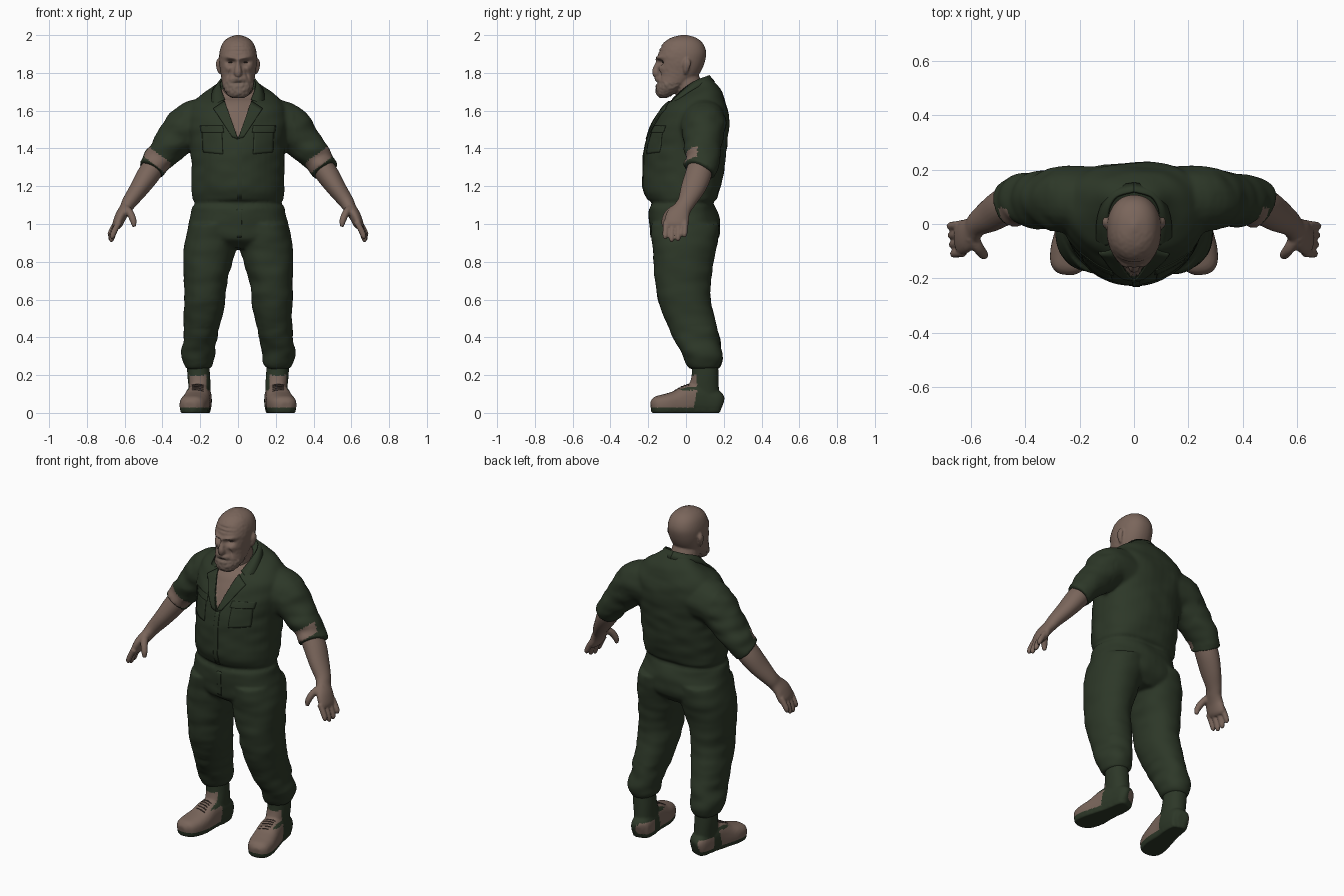
import bpy, bmesh, math
from mathutils import Vector, noise
from mathutils.bvhtree import BVHTree

if "Cube" in bpy.data.objects:
    bpy.data.objects.remove(bpy.data.objects["Cube"], do_unlink=True)

def material(name, color):
    mat = bpy.data.materials.new(name)
    mat.use_nodes = True
    mat.diffuse_color = (*color, 1)
    mat.node_tree.nodes["Principled BSDF"].inputs["Base Color"].default_value = (*color, 1)
    return mat

skin = material("weathered skin", (.195, .132, .105))
beard = material("grizzled beard", (.175, .125, .10))
green = material("dark green cloth", (.026, .039, .021))
tan = material("tan leather", (.19, .13, .103))
dark = material("dark brown", (.06, .042, .035))

# Shape helpers: each part is (vertices, faces)
def spline(rows, steps=6):
    out = []
    for i in range(len(rows) - 1):
        near = [rows[max(0, min(len(rows) - 1, i + k))] for k in (-1, 0, 1, 2)]
        for t in (s / steps for s in range(steps)):
            out.append([b + t * (c - a) / 2 + t * t * (a - 2.5 * b + 2 * c - d / 2)
                        + t ** 3 * (1.5 * (b - c) + (d - a) / 2) for a, b, c, d in zip(*near)])
    return out + [list(rows[-1])]

def bridge(rings):
    n, last = len(rings[0]), (len(rings) - 1) * len(rings[0])
    faces = [(i + j, i + (j + 1) % n, i + n + (j + 1) % n, i + n + j)
             for i in range(0, last, n) for j in range(n)]
    caps = [tuple(reversed(range(n))), tuple(range(last, last + n))]
    return [v for ring in rings for v in ring], faces + caps

def oval(front, back, count):
    for k in range(count):
        c, s = math.cos(math.tau * k / count), math.sin(math.tau * k / count)
        power = 2 / (front if s < 0 else back)
        yield math.copysign(abs(c) ** power, c), math.copysign(abs(s) ** power, s)

def stack(rows, front=2.2, back=2.2):
    """Level rings: height, centre x, half width, front y, back y, tilt."""
    rings = []
    for z, x, w, near, far, tilt in spline([(*r, 0)[:6] for r in rows]):
        mid, depth = (near + far) / 2, (far - near) / 2
        rings.append([Vector((x + w * c, mid + depth * s, z + tilt * depth * s))
                      for c, s in oval(front, back, 40)])
    return bridge(rings)

def tube(rows, ref=(0, 1, 0), power=2, count=24):
    """Rings across a path: x, y, z, radius along ref, other radius."""
    pts, rings = spline(rows), []
    for i, (x, y, z, ra, rb) in enumerate(pts):
        t = (Vector(pts[min(i + 1, len(pts) - 1)][:3]) - Vector(pts[max(i - 1, 0)][:3])).normalized()
        a = (Vector(ref) - t * t.dot(Vector(ref))).normalized()
        b = t.cross(a)
        rings.append([Vector((x, y, z)) + a * ra * c + b * rb * s for c, s in oval(power, power, count)])
    return bridge(rings)

def mirrored(*parts):
    return [*parts, *(([Vector((-v.x, v.y, v.z)) for v in vs], [f[::-1] for f in fs]) for vs, fs in parts)]

def finish(mesh, mats):
    mesh.materials.clear()
    for m in mats:
        mesh.materials.append(m)
    mesh.polygons.foreach_set("use_smooth", [True] * len(mesh.polygons))

def build(name, parts, *mats, thick=0):
    verts, faces = [], []
    for vs, fs in parts:
        faces += [tuple(i + len(verts) for i in f) for f in fs]
        verts += vs
    mesh = bpy.data.meshes.new(name)
    mesh.from_pydata(verts, [], faces)
    finish(mesh, mats)
    obj = bpy.data.objects.new(name, mesh)
    bpy.context.collection.objects.link(obj)
    if thick:
        cloth = obj.modifiers.new("cloth", "SOLIDIFY")
        cloth.thickness, cloth.offset = thick, 0
    return obj

def fuse(name, parts, voxel, rounds, *mats):
    """Blend overlapping parts into one organic surface."""
    obj = build(name, parts)
    remesh = obj.modifiers.new("blend", "REMESH")
    remesh.mode, remesh.voxel_size = "VOXEL", voxel
    soft = obj.modifiers.new("soften", "SMOOTH")
    soft.factor, soft.iterations = .5, rounds
    graph = bpy.context.evaluated_depsgraph_get()
    mesh = bpy.data.meshes.new_from_object(obj.evaluated_get(graph))
    obj.modifiers.clear()
    obj.data = mesh
    finish(mesh, mats)
    return obj

def sculpt(obj, offset):
    for v, move in [(v, offset(v.co, v.normal)) for v in obj.data.vertices]:
        v.co += move
    obj.data.update()

def paint(obj, rule):
    for p in obj.data.polygons:
        p.material_index = int(rule(p.center, p.normal))

def surface(obj):
    return BVHTree.FromPolygons([v.co for v in obj.data.vertices], [p.vertices[:] for p in obj.data.polygons])

def bell(d, width):
    return math.exp(-(d / width) ** 2)

# Coverall: torso, hips, legs and rolled sleeves
torso = stack([(1.08, 0, .235, -.18, .15), (1.13, 0, .24, -.205, .165), (1.2, 0, .247, -.227, .182),
               (1.33, 0, .247, -.227, .207), (1.45, 0, .257, -.207, .222), (1.54, 0, .268, -.172, .228),
               (1.62, 0, .255, -.125, .22), (1.675, 0, .2, -.09, .19, .15),
               (1.71, 0, .14, -.06, .15, .4), (1.735, 0, .1, -.04, .12, .55)], 1.85, 2.6)
hips = stack([(.87, 0, .2, -.12, .12), (.92, 0, .27, -.182, .17), (1, 0, .266, -.192, .18),
              (1.07, 0, .247, -.194, .165), (1.13, 0, .235, -.185, .15)])
leg = stack([(.235, .213, .062, .02, .17), (.26, .21, .077, 0, .187), (.31, .21, .088, -.02, .193),
             (.4, .197, .088, -.07, .175), (.5, .187, .1, -.112, .153), (.6, .178, .109, -.148, .132),
             (.7, .174, .115, -.163, .132), (.8, .159, .133, -.17, .143), (.9, .147, .14, -.18, .168),
             (1, .13, .132, -.185, .175)])
sleeve = tube([(.12, .09, 1.53, .12, .13), (.24, .09, 1.525, .122, .125), (.32, .092, 1.46, .108, .107),
               (.38, .09, 1.39, .098, .09), (.43, .09, 1.335, .09, .078), (.455, .07, 1.295, .085, .07)])
cuff = tube([(.437, .085, 1.32, .092, .078), (.462, .068, 1.285, .09, .075)])
coverall = fuse("coverall", [torso, hips, *mirrored(leg, sleeve, cuff)], .01, 4, green, skin)

def folds(co, normal):
    bunched = co.z < .45 or abs(co.x) > .3
    ripple = noise.noise(Vector((co.x * 9, co.y * 9, co.z * 18)))
    broad = noise.noise(Vector((co.x * 5 + 7, co.y * 5, co.z * 6)))
    return normal * (ripple * (.009 if bunched else .005) + broad * .005 - .01 * bell(co.z - 1.11, .014))

sculpt(coverall, folds)
cloth = surface(coverall)

# Open neckline: cut cleanly, painted as skin and slightly recessed
NECK, SLOPE = 1.455, .38
bm = bmesh.new()
bm.from_mesh(coverall.data)
for side in (1, -1):
    centers = [(f, f.calc_center_median()) for f in bm.faces]
    front = [f for f, c in centers if c.y < 0 and c.z > 1.4 and abs(c.x) < .16]
    edges, points = {e for f in front for e in f.edges}, {v for f in front for v in f.verts}
    bmesh.ops.bisect_plane(bm, geom=[*front, *edges, *points], plane_co=(0, 0, NECK), plane_no=(side, 0, -SLOPE))
bm.to_mesh(coverall.data)
bm.free()

def open_chest(co):
    return co.y < 0 and abs(co.x) < (co.z - NECK) * SLOPE

def bare(co, normal):
    along = .6 * abs(co.x) - .8 * co.z
    return open_chest(co) or (abs(co.x) > .36 and co.y < .06 and -.845 < along < -.785)

paint(coverall, bare)
sculpt(coverall, lambda co, normal: Vector((0, .01 if open_chest(co) else 0, 0)))

# Sewn-on cloth pieces that follow the front of the coverall
def patch(name, corners, sides=(1, -1), n=10, thick=.005):
    for side in sides:
        a, b, c, d = (Vector((x * side, z)) for x, z in corners)
        verts, y = [], -.15
        for i in range(n + 1):
            for j in range(n + 1):
                p = a.lerp(b, i / n).lerp(d.lerp(c, i / n), j / n)
                hit = cloth.ray_cast(Vector((p.x, -1, p.y)), Vector((0, 1, 0)))[0]
                y = hit.y if hit else y
                verts.append(Vector((p.x, y - thick / 3, p.y)))
        row = n + 1
        faces = [(k, k + row, k + row + 1, k + 1) for i in range(n) for k in range(i * row, i * row + n)]
        build(name, [(verts, faces)], green, thick=thick)

patch("chest_pocket", [(.08, 1.37), (.185, 1.38), (.19, 1.49), (.085, 1.49)], thick=.003)
patch("pocket_flap", [(.075, 1.485), (.195, 1.485), (.2, 1.52), (.08, 1.52)], thick=.004)
patch("lapel", [(0, 1.45), (.03, 1.46), (.13, 1.61), (.07, 1.65)], thick=.009)
patch("front_placket", [(-.005, 1.13), (.022, 1.13), (.022, 1.46), (-.005, 1.46)], (1,))
patch("trouser_fly", [(-.005, .93), (.018, .93), (.022, 1.08), (-.005, 1.08)], (1,), thick=.003)

# Collar: folded band from nape to lapels
band = spline([(0, .12, 1.785, 0, .15, 1.75), (.065, .1, 1.777, .08, .128, 1.742),
               (.094, .05, 1.757, .122, .06, 1.722), (.09, -.01, 1.715, .138, -.012, 1.68),
               (.07, -.068, 1.662, .135, -.085, 1.62)])
edge = [Vector(r[k:k + 3]) for r in band for k in (0, 3)]
strip = [(i, i + 1, i + 3, i + 2) for i in range(0, len(edge) - 2, 2)]
build("collar", mirrored((edge, strip)), green, thick=.01)

# Head with neck, nose and ears
skull = stack([(1.668, 0, .035, -.14, -.10), (1.69, 0, .062, -.158, -.06), (1.73, 0, .082, -.16, 0),
               (1.77, 0, .088, -.153, .05), (1.81, 0, .094, -.15, .08), (1.86, 0, .1, -.15, .1),
               (1.91, 0, .098, -.145, .107), (1.955, 0, .083, -.122, .09), (1.985, 0, .053, -.08, .055),
               (2.002, 0, .006, -.02, 0)])
neck = tube([(0, .06, 1.58, .08, .075), (0, .03, 1.68, .082, .075), (0, -.01, 1.78, .075, .075)], (1, 0, 0))
nose = tube([(0, -.138, 1.88, .012, .014), (0, -.152, 1.84, .014, .016), (0, -.159, 1.805, .021, .021),
             (0, -.15, 1.787, .018, .018)], (1, 0, 0))
ear = tube([(.09, -.002, 1.797, .009, .008), (.101, 0, 1.815, .014, .01), (.106, .006, 1.85, .02, .011),
            (.1, .006, 1.873, .012, .008)])
head = fuse("head", [skull, neck, nose, *mirrored(ear)], .006, 3, skin, beard)

def in_beard(co, normal):
    return co.y < -.03 and co.z < 1.745 + .03 * bell(co.x, .05) and co.z - 1.6 > -co.y * .35

def face_shape(co, normal):
    if co.y > -.03:
        return Vector()
    x, z = abs(co.x), co.z
    push = (.026 * bell(x - .038, .022) * bell(z - 1.855, .014)
            - .016 * bell(x - .036, .034) * bell(z - 1.88 - .15 * (x - .036), .011)
            - .008 * bell(x - .055, .022) * bell(z - 1.822, .016)
            + .009 * bell(x - .045 - (1.8 - z) * .3, .007) * bell(z - 1.795, .025)
            + .012 * bell(x, .03) * bell(z - 1.745, .006)
            - .012 * bell(x, .045) * bell(z - 1.768, .012)
            + .004 * (bell(z - 1.915, .005) + bell(z - 1.935, .005)) * bell(x, .05))
    return Vector((0, push, 0)) + normal * noise.noise(co * 70) * (.004 if in_beard(co, normal) else .001)

sculpt(head, face_shape)
paint(head, in_beard)
eye = tube([(.027, -.121, 1.856, .003, .002), (.038, -.122, 1.857, .006, .004), (.049, -.118, 1.855, .003, .002)])
build("eyes", mirrored(eye), dark)

# Forearms and hands
forearm = tube([(.42, .085, 1.34, .065, .06), (.475, .065, 1.26, .07, .06), (.525, .035, 1.185, .064, .05),
                (.572, .005, 1.12, .049, .04), (.592, -.018, 1.085, .048, .034), (.618, -.042, 1.045, .062, .031),
                (.638, -.052, 1.0, .064, .027), (.646, -.055, .98, .05, .018)])
fingers = []
for k, length in enumerate((.065, .08, .075, .055)):
    y, out = -.106 + k * .034, .012 * k / 3
    fingers.append(tube([(.63 + out, y, 1.01, .016, .017), (.652 + out, y - .002, 1 - length / 2, .016, .016),
                         (.665 + out, y - .004, 1 - length, .014, .014),
                         (.664 + out, y - .006, .985 - length, .006, .006)], count=12))
thumb = tube([(.60, -.045, 1.085, .026, .024), (.573, -.088, 1.06, .022, .02), (.555, -.112, 1.02, .018, .018),
              (.55, -.117, .985, .01, .01)], count=12)
fuse("forearms_and_hands", mirrored(forearm, thumb, *fingers), .006, 2, skin)

# Boots
foot = tube([(.19, .19, .05, .025, .03), (.195, .17, .055, .052, .06), (.2, .1, .065, .062, .08),
             (.21, .03, .07, .066, .085), (.222, -.05, .05, .074, .068), (.236, -.11, .042, .074, .058),
             (.248, -.16, .038, .06, .048), (.252, -.185, .035, .028, .025)], (1, 0, 0), 2.6)
foot = ([Vector((v.x, v.y, max(v.z, .006))) for v in foot[0]], foot[1])
shaft = stack([(.06, .2, .055, .02, .175), (.13, .203, .058, .015, .174), (.2, .208, .06, .03, .172),
               (.27, .213, .058, .03, .17)])
boots = fuse("boots", mirrored(foot, shaft), .008, 2, green, tan)
sculpt(boots, lambda co, normal: Vector((0, 0, -min(co.z, .008) if co.z < .02 else 0)))

def boot_leather(co, normal):
    upper = .026 < co.z < .2 and co.y < .035 + .2 * co.z and (co.z < .12 or abs(abs(co.x) - .212) < .045)
    heel = normal.x < -.3 and co.y > .1 and .03 < co.z < .1
    return upper or heel

paint(boots, boot_leather)
leather, laces = surface(boots), []
for k in range(5):
    row = []
    for t in (-1, -.5, 0, .5, 1):
        x, y = .214 + t * .03, -.055 + k * .016 + t * .006
        hit = leather.ray_cast(Vector((x, y, .23)), Vector((0, 0, -1)))[0]
        row.append((x, y, hit.z if hit else .1, .003, .003))
    laces += mirrored(tube(row, count=8))
build("boot_laces", laces, dark)
